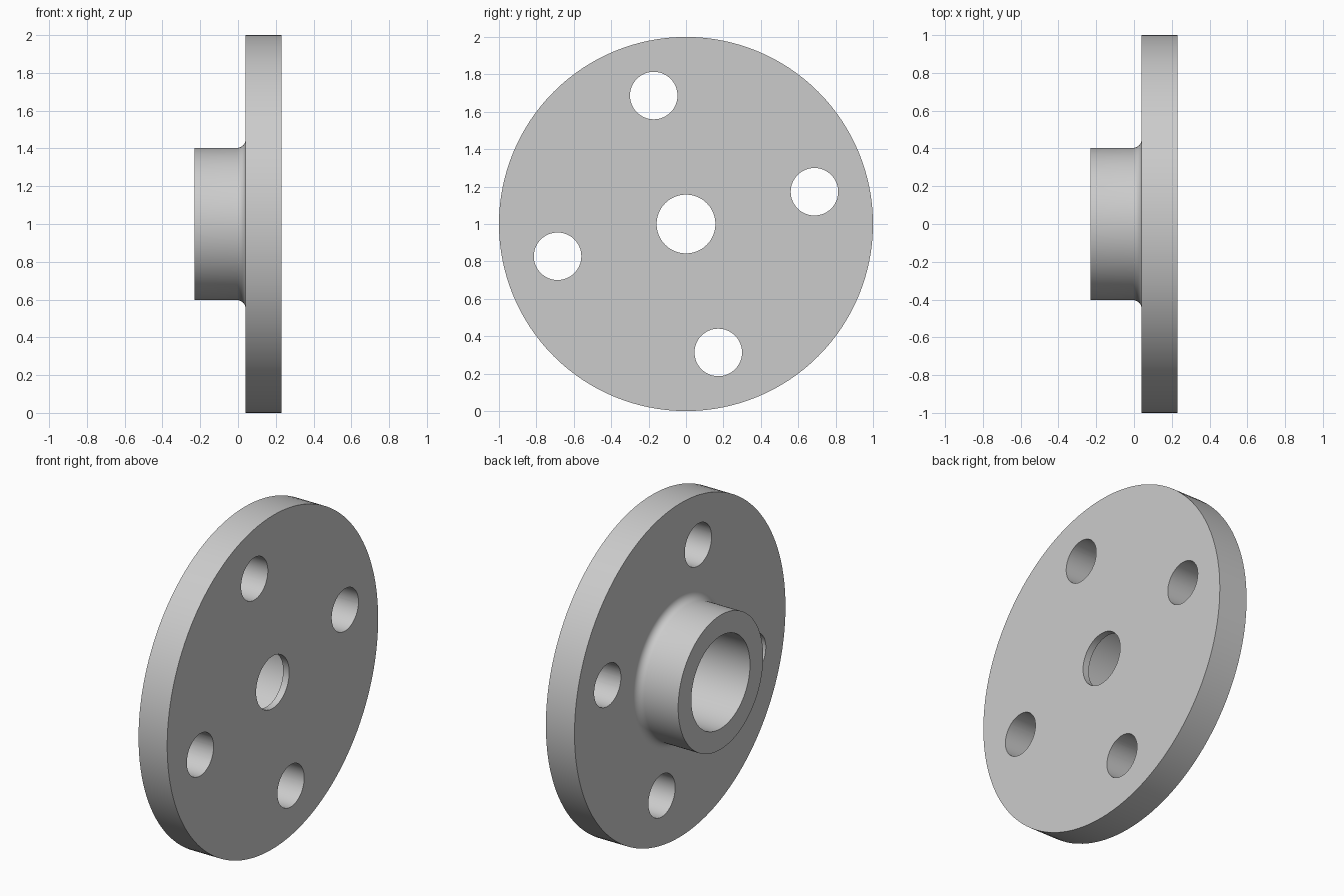
import bpy, bmesh, math
from mathutils import Matrix, Vector

cube = bpy.data.objects.get("Cube")
if cube:
    bpy.data.objects.remove(cube, do_unlink=True)

BACK, STEP, FACE = -0.23, 0.04, 0.23      # positions along the axis
RIM, HUB, BORE, EYE = 1.0, 0.403, 0.278, 0.157   # radii
LIP, FILLET = 0.04, 0.045
CENTRE = Vector((0, 0, 1))

steel = bpy.data.materials.new("plain_grey_metal")
steel.use_nodes = True
grey = (0.6, 0.6, 0.6, 1)
steel.diffuse_color = grey
steel.node_tree.nodes["Principled BSDF"].inputs["Base Color"].default_value = grey


def add_object(name, bm):
    bmesh.ops.recalc_face_normals(bm, faces=bm.faces)
    mesh = bpy.data.meshes.new(name)
    bm.to_mesh(mesh)
    bm.free()
    mesh.materials.append(steel)
    obj = bpy.data.objects.new(name, mesh)
    bpy.context.collection.objects.link(obj)
    return obj


# Flange body: one closed (x, radius) section turned about the x axis
fillet = []
for i in range(9):
    a = math.pi / 2 * i / 8
    fillet.append((STEP - FILLET + FILLET * math.sin(a),
                   HUB + FILLET - FILLET * math.cos(a)))
section = [(BACK, BORE), (BACK, HUB), *fillet, (STEP, RIM), (FACE, RIM),
           (FACE, EYE), (FACE - LIP, EYE), (FACE - LIP, BORE)]
bm = bmesh.new()
verts = [bm.verts.new((x, 0, 1 + r)) for x, r in section]
edges = [bm.edges.new((v, verts[i - 1])) for i, v in enumerate(verts)]
bmesh.ops.spin(bm, geom=verts + edges, cent=CENTRE, axis=(1, 0, 0),
               angle=2 * math.pi, steps=128, use_merge=True)
bmesh.ops.remove_doubles(bm, verts=bm.verts, dist=1e-5)
flange = add_object("flange", bm)

# Four bolt holes, evenly spaced and slightly turned
bm = bmesh.new()
for k in range(4):
    a = math.radians(14.1 + 90 * k)
    place = Matrix.Translation(CENTRE + 0.708 * Vector((0, math.cos(a), math.sin(a))))
    place = Matrix.Translation((STEP + 0.1, 0, 0)) @ place
    bmesh.ops.create_cone(bm, cap_ends=True, segments=64, radius1=0.127,
                          radius2=0.127, depth=0.4,
                          matrix=place @ Matrix.Rotation(math.pi / 2, 4, 'Y'))
cutter = add_object("bolt_hole_cutter", bm)
cutter.hide_render = True

cut = flange.modifiers.new("bolt_holes", 'BOOLEAN')
cut.operation = 'DIFFERENCE'
cut.solver = 'EXACT'
cut.object = cutter

bpy.ops.object.select_all(action='DESELECT')
flange.select_set(True)
bpy.context.view_layer.objects.active = flange
bpy.ops.object.modifier_apply(modifier=cut.name)
bpy.data.objects.remove(cutter, do_unlink=True)
bpy.ops.object.shade_smooth_by_angle(angle=math.radians(30))
